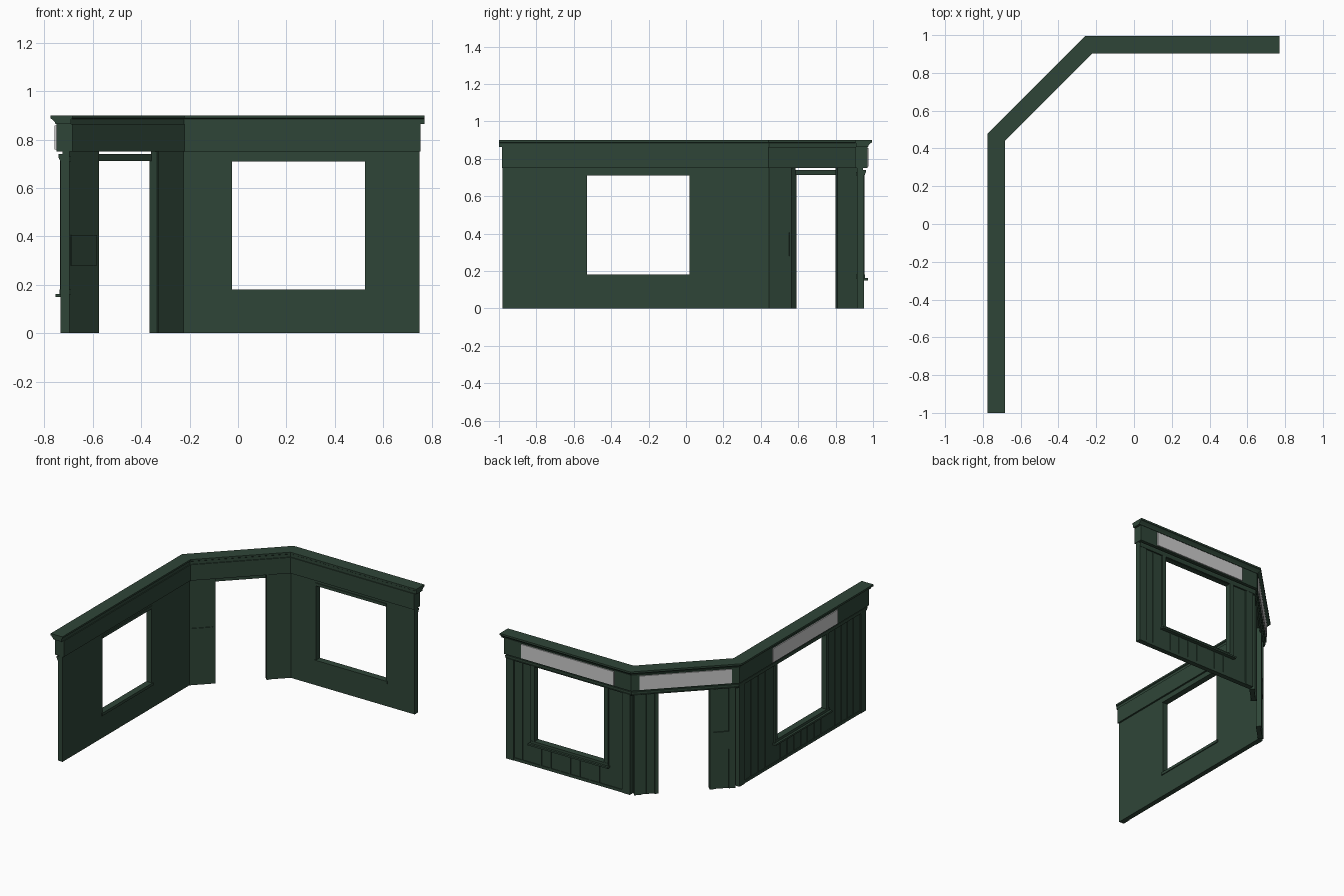
import bpy, bmesh
from mathutils import Vector

if "Cube" in bpy.data.objects:
    bpy.data.objects.remove(bpy.data.objects["Cube"])


def material(name, rgb):
    m = bpy.data.materials.new(name)
    m.diffuse_color = (*rgb, 1)
    m.use_nodes = True
    m.node_tree.nodes["Principled BSDF"].inputs["Base Color"].default_value = m.diffuse_color
    return m


GREEN = material("dark green paint", (0.028, 0.060, 0.039))
GREY = material("pale grey sign", (0.60, 0.60, 0.60))

# Inner plan line of the three walls
PLAN = [Vector(p) for p in ((-0.695, -0.98), (-0.695, 0.445), (-0.225, 0.915), (0.75, 0.915))]


def frame(i):
    u = (PLAN[i + 1] - PLAN[i]).normalized()
    return PLAN[i], u, Vector((-u.y, u.x)), (PLAN[i + 1] - PLAN[i]).length


def finish(name, bm, mat):
    bmesh.ops.recalc_face_normals(bm, faces=bm.faces)
    me = bpy.data.meshes.new(name)
    bm.to_mesh(me)
    bm.free()
    me.materials.append(mat)
    ob = bpy.data.objects.new(name, me)
    bpy.context.collection.objects.link(ob)
    return ob


def place(i, s, d, z):
    o, u, n, _ = frame(i)
    p = o + u * s + n * d
    return Vector((p.x, p.y, z))


def boxes(name, i, items, mat=GREEN):
    """Boxes on wall i: along s0..s1, outward d0..d1, height z0..z1."""
    bm = bmesh.new()
    for s0, s1, d0, d1, z0, z1 in items:
        v = [bm.verts.new(place(i, s, d, z)) for z in (z0, z1)
             for s, d in ((s0, d0), (s1, d0), (s1, d1), (s0, d1))]
        bm.faces.new(v[:4])
        bm.faces.new(v[4:])
        for k in range(4):
            j = (k + 1) % 4
            bm.faces.new((v[k], v[j], v[j + 4], v[k + 4]))
    return finish(name, bm, mat)


def wall(name, i, ss, zs, hole, thick=0.03):
    """Slab from a grid of cells, leaving out the opening cell."""
    bm = bmesh.new()
    g = [[bm.verts.new(place(i, s, 0, z)) for z in zs] for s in ss]
    for a in range(len(ss) - 1):
        for b in range(len(zs) - 1):
            if (a, b) != hole:
                bm.faces.new((g[a][b], g[a + 1][b], g[a + 1][b + 1], g[a][b + 1]))
    r = bmesh.ops.extrude_face_region(bm, geom=bm.faces[:], use_keep_orig=True)
    n = frame(i)[2] * thick
    bmesh.ops.translate(bm, vec=(n.x, n.y, 0),
                        verts=[v for v in r["geom"] if isinstance(v, bmesh.types.BMVert)])
    return finish(name, bm, GREEN)


def sweep(name, profile, extend=0.0):
    """Mitred moulding along the whole plan line."""
    bm = bmesh.new()
    rings = []
    for k, p in enumerate(PLAN):
        if k in (0, 3):
            _, u, m, _ = frame(min(k, 2))
            p = p + u * (extend if k else -extend)
        else:
            a, b = frame(k - 1)[2], frame(k)[2]
            m = (a + b) / (1 + a.dot(b))
        rings.append([bm.verts.new((p.x + m.x * d, p.y + m.y * d, z)) for d, z in profile])
    for r, q in zip(rings, rings[1:]):
        for k in range(len(r)):
            j = (k + 1) % len(r)
            bm.faces.new((r[k], r[j], q[j], q[k]))
    bm.faces.new(rings[0])
    bm.faces.new(rings[-1])
    return finish(name, bm, GREEN)


# Continuous top mouldings
sweep("fascia", [(-0.012, 0.75), (0.055, 0.75), (0.055, 0.863), (-0.012, 0.863)], 0.004)
sweep("cornice", [(-0.006, 0.863), (0.058, 0.863), (0.062, 0.872), (0.073, 0.884), (0.08, 0.887),
                  (0.08, 0.90), (-0.012, 0.90), (-0.012, 0.888), (-0.006, 0.884)], 0.02)
sweep("architrave", [(0.028, 0.712), (0.04, 0.712), (0.047, 0.728), (0.047, 0.74), (0.028, 0.74)])

# Window walls: wall index, opening start and end, sign start and end
for i, label, w0, w1, g0, g1 in ((0, "left", 0.45, 1.00, 0.35, 1.08),
                                 (2, "back", 0.20, 0.75, 0.11, 0.84)):
    L = frame(i)[3]
    wall(label + "_wall", i, (0, w0, w1, L), (0, 0.18, 0.71, 0.75), (1, 1))
    # Inside trim
    boxes(label + "_inner_window_trim", i, [
        (w0 - 0.012, w1 + 0.012, -0.006, 0.0, 0.16, 0.18),
        (w0 - 0.004, w1 + 0.004, -0.005, 0.0, 0.71, 0.73)])
    # Outside sill and casing
    boxes(label + "_sill", i, [(w0 - 0.04, w1 + 0.04, 0.028, 0.058, 0.15, 0.162),
                               (w0 - 0.03, w1 + 0.03, 0.028, 0.042, 0.162, 0.18)])
    boxes(label + "_window_casing", i, [(w0 - 0.03, w0, 0.028, 0.04, 0.18, 0.712),
                                        (w1, w1 + 0.03, 0.028, 0.04, 0.18, 0.712)])
    # Outside corner pilasters
    boxes(label + "_pilasters", i, [(0, 0.06, 0.028, 0.038, 0, 0.712),
                                    (L - 0.06, L, 0.028, 0.038, 0, 0.712)])
    # Vertical battens beside and under the window
    strips = []
    for a, b, top in ((0.06, w0 - 0.04, 0.712), (w0 - 0.03, w1 + 0.03, 0.15),
                      (w1 + 0.04, L - 0.06, 0.712)):
        n = max(1, round((b - a) / 0.075))
        for k in range(1, n):
            s = a + (b - a) * k / n
            strips.append((s - 0.005, s + 0.005, 0.029, 0.034, 0.02, top))
    boxes(label + "_battens", i, strips)
    boxes(label + "_base_rail", i, [(0.06, L - 0.06, 0.029, 0.035, 0, 0.02)])
    boxes(label + "_sign", i, [(g0, g1, 0.055, 0.062, 0.758, 0.857)], GREY)

# Angled door wall, open up to the fascia
L = frame(1)[3]
D0, D1 = 0.17, 0.505
for label, a, b in (("left_door_pier", 0, D0), ("right_door_pier", D1, L)):
    wall(label, 1, (a, b), (0, 0.75), None)
boxes("door_casing", 1, [(D0 - 0.025, D0, 0.028, 0.038, 0, 0.712),
                         (D1, D1 + 0.025, 0.028, 0.038, 0, 0.712),
                         (D1, D1 + 0.012, -0.005, 0, 0, 0.75)])
boxes("door_pilasters", 1, [(0, 0.045, 0.028, 0.038, 0, 0.712),
                            (L - 0.045, L, 0.028, 0.038, 0, 0.712)])
boxes("door_battens", 1, [(s - 0.005, s + 0.005, 0.029, 0.034, 0, 0.712)
                          for s in (0.58,)])
boxes("pier_box", 1, [(0.004, D0 - 0.015, -0.005, 0.0, 0.28, 0.405),
                      (0.045, D0 - 0.025, 0.03, 0.037, 0.28, 0.405)])
boxes("door_sign", 1, [(0.03, L - 0.03, 0.055, 0.062, 0.758, 0.857)], GREY)
